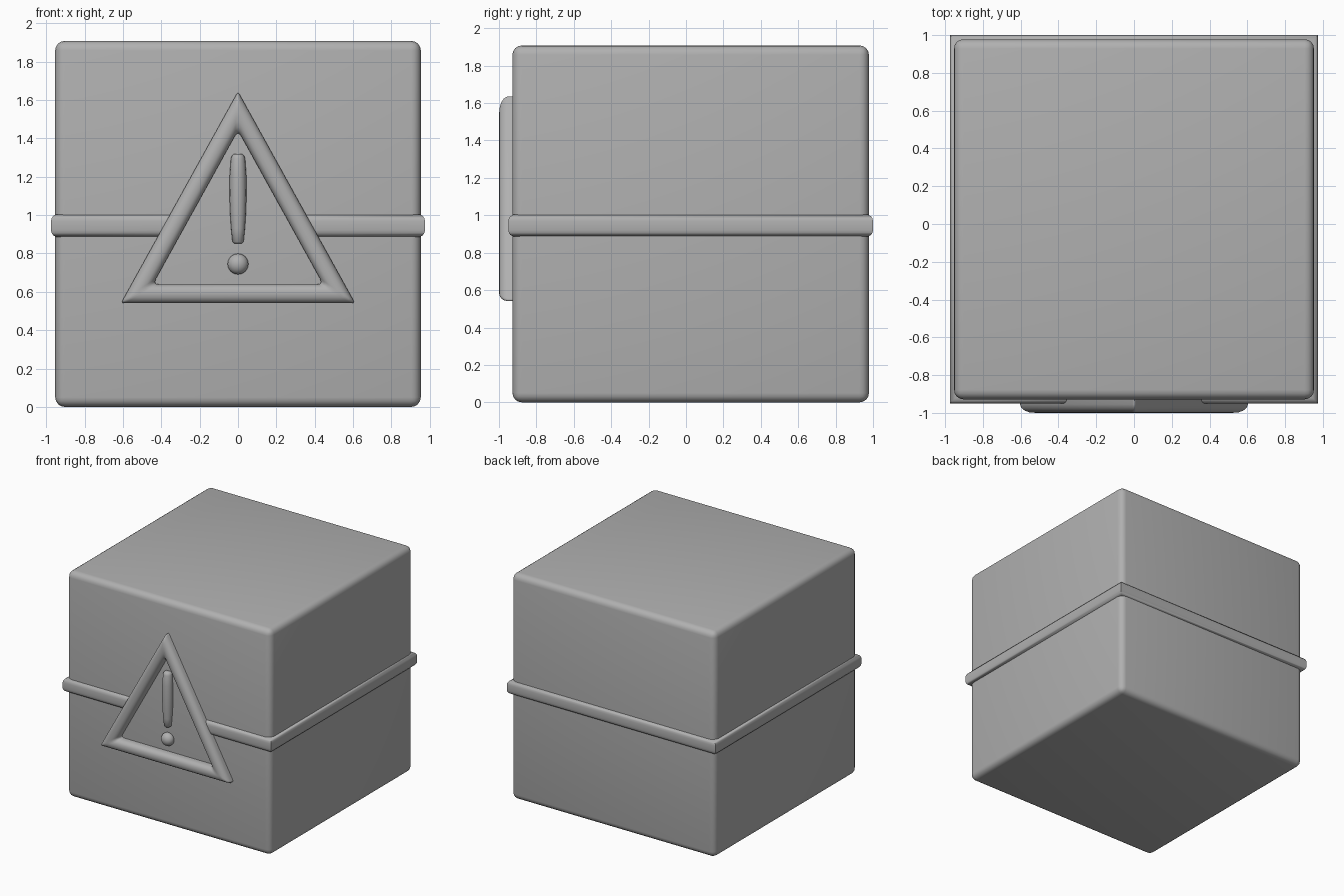
import bpy, bmesh, math
from mathutils import Vector

if "Cube" in bpy.data.objects:
    bpy.data.objects.remove(bpy.data.objects["Cube"])

CY = 0.025           # centre of the box in y (emblem sticks out in front)
FRONT = -0.928       # front face of the box
MARK_Y = -0.938      # centre plane of the exclamation mark

grey = bpy.data.materials.new("dark_grey")
grey.diffuse_color = (0.435, 0.435, 0.435, 1)
grey.use_nodes = True
grey.node_tree.nodes["Principled BSDF"].inputs["Base Color"].default_value = grey.diffuse_color


def finish(name, bm, angle=50):
    bmesh.ops.recalc_face_normals(bm, faces=bm.faces)
    mesh = bpy.data.meshes.new(name)
    bm.to_mesh(mesh)
    bm.free()
    mesh.materials.append(grey)
    ob = bpy.data.objects.new(name, mesh)
    bpy.context.collection.objects.link(ob)
    bpy.ops.object.select_all(action='DESELECT')
    bpy.context.view_layer.objects.active = ob
    ob.select_set(True)
    bpy.ops.object.shade_smooth_by_angle(angle=math.radians(angle))
    return ob


def loft(bm, rings, loop=False, caps=False):
    rows = [[bm.verts.new(p) for p in r] for r in rings]
    pairs = list(zip(rows, rows[1:])) + ([(rows[-1], rows[0])] if loop else [])
    n = len(rows[0])
    for a, b in pairs:
        for i in range(n):
            j = (i + 1) % n
            bm.faces.new((a[i], a[j], b[j], b[i]))
    if caps:
        bm.faces.new(rows[0])
        bm.faces.new(rows[-1])


# box body with rounded edges
bm = bmesh.new()
bmesh.ops.create_cube(bm, size=1)
for v in bm.verts:
    v.co = (v.co.x * 1.906, v.co.y * 1.906 + CY, v.co.z * 1.908 + 0.954)
bmesh.ops.bevel(bm, geom=bm.edges[:], offset=0.05, segments=4, profile=0.5, affect='EDGES')
finish("box_body", bm)

# raised band swept around the box, open behind the emblem
profile = [(-0.05, 0.890), (-0.025, 0.886), (-0.004, 0.887), (0.011, 0.895), (0.019, 0.907),
           (0.022, 0.922), (0.022, 0.968), (0.019, 0.983), (0.011, 0.995),
           (-0.004, 1.003), (-0.025, 1.004), (-0.05, 1.000)]
path = [(0.32, -1), (1, -1), (1, 1), (-1, 1), (-1, -1), (-0.32, -1)]
rings = []
for px, py in path:
    rings.append([((0.953 + o) * px if abs(px) == 1 else px,
                   CY + (0.953 + o) * py, z) for o, z in profile])
bm = bmesh.new()
loft(bm, rings, caps=True)
finish("band", bm)

# triangular emblem frame: rounded profile carried round a triangle
APEX, BASE, HALF = 1.644, 0.541, 0.61
side = math.hypot(HALF, APEX - BASE)
inr = HALF * (APEX - BASE) / (side + HALF)


def triangle(inset, y, cut):
    s = (inr - inset) / inr
    c = Vector((0, BASE + inr))
    pts = [c + (Vector(p) - c) * s for p in ((0, APEX), (-HALF, BASE), (HALF, BASE))]
    out = []
    for i, p in enumerate(pts):
        a = p + (pts[i - 1] - p).normalized() * cut
        b = p + (pts[(i + 1) % 3] - p).normalized() * cut
        for t in (0, 0.33, 0.67, 1):
            q = a * (1 - t) ** 2 + p * 2 * t * (1 - t) + b * t * t
            out.append((q.x, y, q.y))
    return out


half = [(0, -0.91), (0, -0.955), (0.005, -0.974), (0.015, -0.988), (0.029, -0.997)]
W = 0.098
section = half + [(W / 2, -1.0)] + [(W - d, y) for d, y in reversed(half)]
bm = bmesh.new()
loft(bm, [triangle(d, y, 0.018 + d * 0.15) for d, y in section], loop=True)
finish("warning_triangle", bm)

# tapered stroke of the exclamation mark
stroke = [(0.018, 0.851), (0.029, 0.860), (0.036, 0.93), (0.042, 1.02), (0.044, 1.11),
          (0.043, 1.21), (0.037, 1.295), (0.031, 1.311), (0.02, 1.319)]
bm = bmesh.new()
loft(bm, [[(r * math.cos(k * math.pi / 8), MARK_Y + r * math.sin(k * math.pi / 8), z)
           for k in range(16)] for r, z in stroke], caps=True)
finish("exclamation_stroke", bm)

# dot of the exclamation mark
bm = bmesh.new()
bmesh.ops.create_uvsphere(bm, u_segments=24, v_segments=12, radius=0.054)
for v in bm.verts:
    v.co = (v.co.x, v.co.y * 0.85 + MARK_Y, v.co.z + 0.745)
finish("exclamation_dot", bm)
